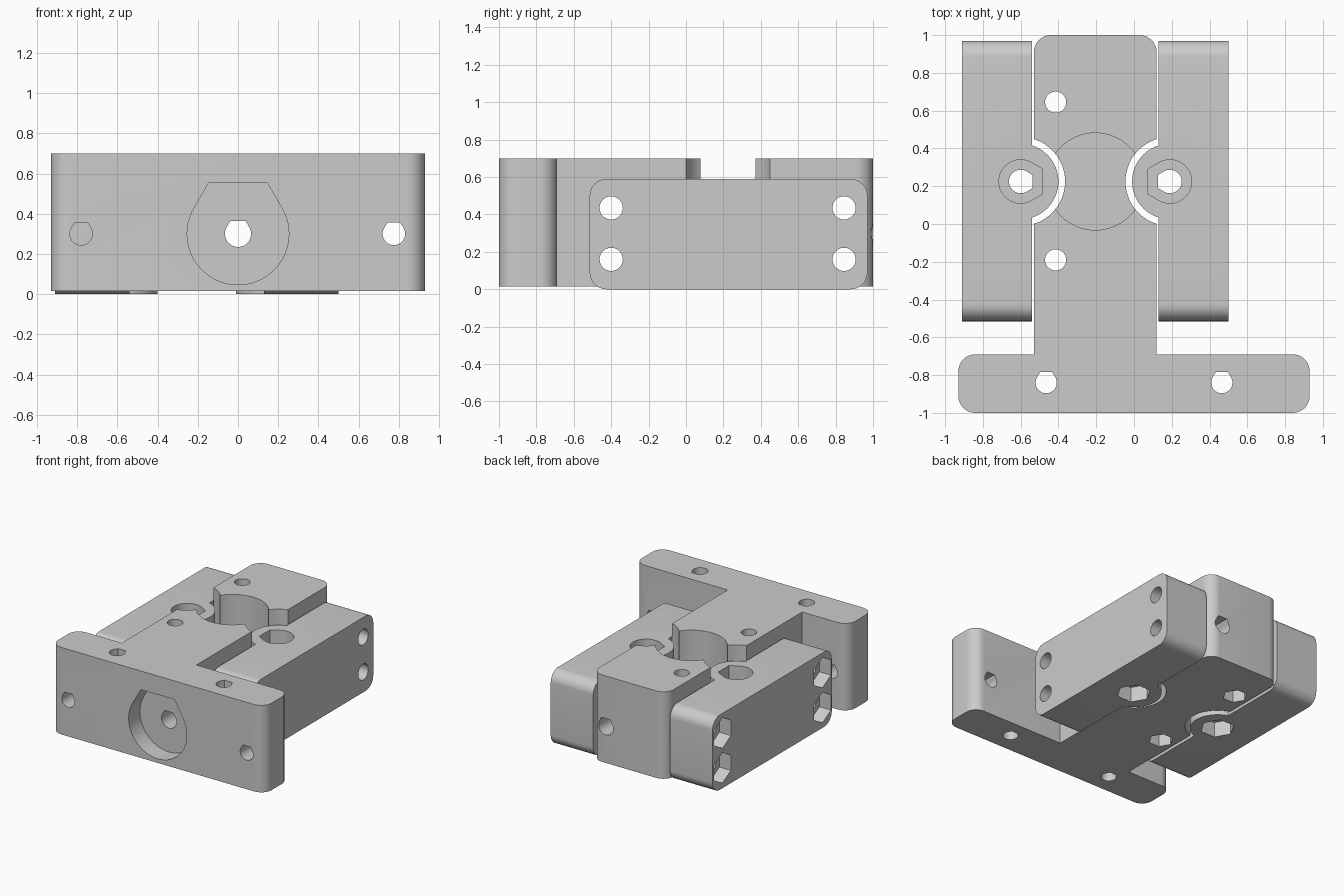
import bpy, bmesh, math

if "Cube" in bpy.data.objects:
    bpy.data.objects.remove(bpy.data.objects["Cube"])

grey = bpy.data.materials.new("plastic_grey")
grey.use_nodes = True
colour = (0.6, 0.6, 0.6, 1)
grey.diffuse_color = colour
grey.node_tree.nodes["Principled BSDF"].inputs["Base Color"].default_value = colour


def prism(name, pts, axis, lo, hi):
    """Extrude a 2D outline along an axis; x uses (y, z), y uses (x, z), z uses (x, y)."""
    place = {"x": lambda u, v, w: (w, u, v),
             "y": lambda u, v, w: (u, w, v),
             "z": lambda u, v, w: (u, v, w)}[axis]
    bm = bmesh.new()
    low = [bm.verts.new(place(u, v, lo)) for u, v in pts]
    high = [bm.verts.new(place(u, v, hi)) for u, v in pts]
    bm.faces.new(low)
    bm.faces.new(high)
    for i in range(len(pts)):
        j = (i + 1) % len(pts)
        bm.faces.new((low[i], low[j], high[j], high[i]))
    bmesh.ops.recalc_face_normals(bm, faces=bm.faces)
    mesh = bpy.data.meshes.new(name)
    bm.to_mesh(mesh)
    bm.free()
    mesh.materials.append(grey)
    obj = bpy.data.objects.new(name, mesh)
    bpy.context.collection.objects.link(obj)
    return obj


def ring(u, v, r, n=48, start=0.0):
    return [(u + r * math.cos(start + math.tau * i / n),
             v + r * math.sin(start + math.tau * i / n)) for i in range(n)]


def hexagon(u, v, r, start=0.0):
    return ring(u, v, r, 6, start)


def teardrop(u, v, r, turn=0.0, n=40):
    """Circle with a flat-topped peak towards +v, rotated by turn."""
    pts = [(r * math.cos(a), r * math.sin(a)) for a in
           (math.radians(150 + 240 * i / n) for i in range(n + 1))]
    half = r * math.tan(math.radians(30))
    pts += [(half, r), (-half, r)]
    c, s = math.cos(turn), math.sin(turn)
    return [(u + c * x - s * y, v + s * x + c * y) for x, y in pts]


def rounded(u0, u1, v0, v1, r, corners=(1, 1, 1, 1), n=10):
    """Rectangle with chosen corners rounded, anticlockwise from upper right."""
    pts = []
    for k, (u, v, su, sv) in enumerate(((u1, v1, -1, -1), (u0, v1, 1, -1),
                                        (u0, v0, 1, 1), (u1, v0, -1, 1))):
        if not corners[k]:
            pts.append((u, v))
            continue
        for i in range(n + 1):
            a = math.pi / 2 * (k + i / n)
            pts.append((u + su * r + r * math.cos(a), v + sv * r + r * math.sin(a)))
    return pts


def combine(obj, tool, operation="DIFFERENCE"):
    mod = obj.modifiers.new("shape", "BOOLEAN")
    mod.operation, mod.solver, mod.object = operation, "EXACT", tool
    bpy.context.view_layer.objects.active = obj
    bpy.ops.object.modifier_apply(modifier=mod.name)
    bpy.data.objects.remove(tool)


def cut(obj, pts, axis, lo, hi):
    combine(obj, prism("cutter", pts, axis, lo, hi))


def finish(obj):
    bpy.ops.object.select_all(action="DESELECT")
    obj.select_set(True)
    bpy.context.view_layer.objects.active = obj
    bpy.ops.object.shade_smooth_by_angle(angle=math.radians(25))


BASE, TOP, BLOCK_TOP = 0.015, 0.70, 0.59
MID_Y, ROD_Z = 0.225, 0.30
PIVOTS = ((-0.60, -1), (0.19, 1))          # block pivot x and outward side
SIDE_HOLES = [(y, z) for y in (-0.40, 0.845) for z in (0.16, 0.435)]

# T-shaped body: front flange joined to the stem
flange = rounded(-0.93, 0.93, -1.0, -0.69, 0.09)
left_edge = flange[:11]
stem = rounded(-0.53, 0.12, -0.69, 1.0, 0.09, (1, 1, 0, 0))
outline = left_edge + stem[-1:] + stem[:-1] + flange[11:]
body = prism("carriage_body", outline, "z", BASE, TOP)

# Stem: clearance for the block bosses, round seat, screw holes with nut traps
for x, side in PIVOTS:
    cut(body, ring(x, MID_Y, 0.235, 64), "z", -0.1, 0.8)
cut(body, ring(-0.205, MID_Y, 0.257, 64), "z", 0.15, 0.8)
for y in (-0.19, 0.645):
    cut(body, ring(-0.415, y, 0.056), "z", -0.1, 0.8)
    cut(body, hexagon(-0.415, y, 0.09), "z", -0.1, 0.11)
for y, z in SIDE_HOLES:
    cut(body, ring(y, z, 0.062), "x", -0.7, 0.3)

# Flange: front pocket, long rod hole and mounting holes
cut(body, teardrop(0, ROD_Z, 0.253), "y", -1.1, -0.86)
cut(body, teardrop(0, ROD_Z, 0.065), "y", -1.1, 1.1)
for x in (-0.78, 0.775):
    cut(body, teardrop(x, ROD_Z, 0.056), "y", -1.1, -0.6)
for x in (-0.465, 0.465):
    cut(body, teardrop(x, -0.84, 0.056), "z", -0.1, 0.8)
finish(body)

# Side blocks, each with a round boss reaching into the stem
for (x, side), name in zip(PIVOTS, ("right_block", "left_block")):
    x0, x1 = (-0.91, -0.54) if side < 0 else (0.13, 0.50)
    block = prism(name, rounded(-0.515, 0.97, 0, BLOCK_TOP, 0.09), "x", x0, x1)
    combine(block, prism("boss", ring(x, MID_Y, 0.2, 64), "z", 0, BLOCK_TOP), "UNION")
    turn = side * math.pi / 2
    cut(block, teardrop(x, MID_Y, 0.062, turn), "z", -0.1, 0.8)
    cut(block, teardrop(x, MID_Y, 0.115, turn), "z", 0.36, 0.8)
    cut(block, hexagon(x, MID_Y, 0.125), "z", -0.1, 0.12)
    for y, z in SIDE_HOLES:
        cut(block, ring(y, z, 0.062), "x", x0 - 0.1, x1 + 0.1)
        if side < 0:
            cut(block, hexagon(y, z, 0.12, math.pi / 2), "x", x0 - 0.1, x0 + 0.1)
    if side > 0:
        cut(block, teardrop(0, ROD_Z, 0.065), "y", -1.1, 1.1)
    finish(block)
